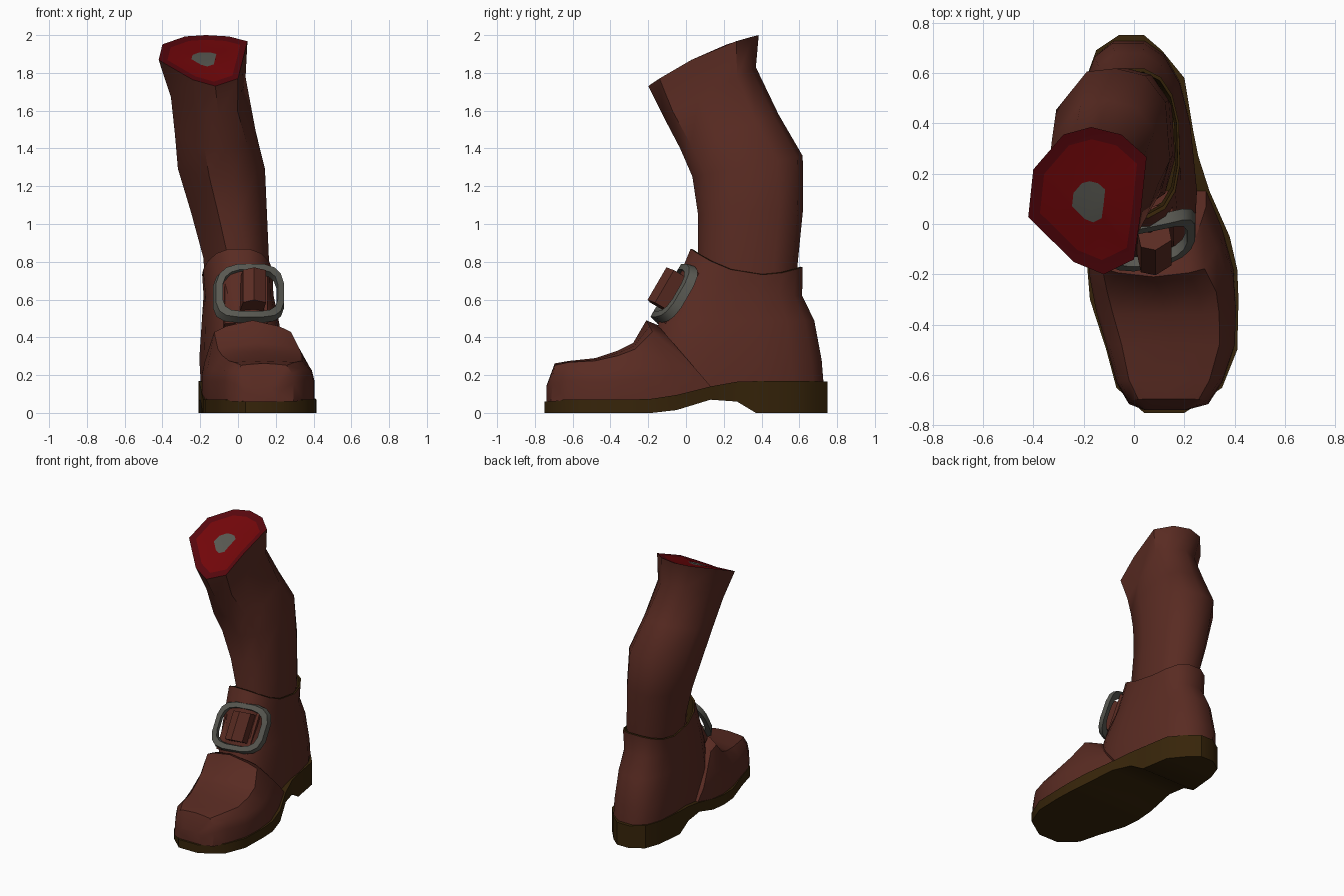
import bpy, bmesh, math
from mathutils import Vector

if "Cube" in bpy.data.objects:
    bpy.data.objects.remove(bpy.data.objects["Cube"])


def mat(name, rgb):
    m = bpy.data.materials.new(name)
    m.diffuse_color = (*rgb, 1)
    m.use_nodes = True
    m.node_tree.nodes["Principled BSDF"].inputs["Base Color"].default_value = m.diffuse_color
    return m


LEATHER = mat("brown leather", (0.100, 0.024, 0.016))
SOLE = mat("dark olive sole", (0.038, 0.018, 0.003))
RED = mat("red flesh", (0.170, 0.002, 0.003))
DARK_RED = mat("dark red rim", (0.095, 0.002, 0.004))
GREY = mat("grey metal and bone", (0.098, 0.098, 0.083))


def loft(name, rings, mats, caps=(True, True), band_mats=None, closed=False, angle=35):
    """Skin a list of equal-length rings; band_mats gives a material per band."""
    bm = bmesh.new()
    vs = [[bm.verts.new(p) for p in r] for r in rings]
    n, count = len(rings[0]), len(rings)
    for k in range(count if closed else count - 1):
        a, b = vs[k], vs[(k + 1) % count]
        for i in range(n):
            f = bm.faces.new((a[i], a[(i + 1) % n], b[(i + 1) % n], b[i]))
            f.material_index = band_mats.get(k, 0) if band_mats else 0
    if not closed:
        for flag, ring, k in ((caps[0], vs[0], -1), (caps[1], vs[-1], count - 1)):
            if flag:
                f = bm.faces.new(ring)
                f.material_index = band_mats.get(k, 0) if band_mats else 0
    bmesh.ops.recalc_face_normals(bm, faces=bm.faces)
    me = bpy.data.meshes.new(name)
    bm.to_mesh(me)
    bm.free()
    for m in mats:
        me.materials.append(m)
    ob = bpy.data.objects.new(name, me)
    bpy.context.collection.objects.link(ob)
    bpy.ops.object.select_all(action='DESELECT')
    ob.select_set(True)
    bpy.context.view_layer.objects.active = ob
    bpy.ops.object.shade_smooth_by_angle(angle=math.radians(angle))
    return ob


def oval(n, power):
    """Unit superellipse."""
    pts = []
    for i in range(n):
        a = 2 * math.pi * (i + 0.5) / n
        c, s = math.cos(a), math.sin(a)
        pts.append((math.copysign(abs(c) ** (2 / power), c), math.copysign(abs(s) ** (2 / power), s)))
    return pts


def tilted(shape, xl, xr, yf, zf, yb, zb, bump=0.0, slope=0.0):
    """Place a unit outline between x and y limits, tilted front to back."""
    out = []
    for u, v in shape:
        t = (v + 1) / 2
        dy = v * (yb - yf) / 2
        out.append(((xl + xr) / 2 + u * (xr - xl) / 2 + slope * dy, (yf + yb) / 2 + dy,
                    zf + (zb - zf) * t + bump * 4 * t * (1 - t)))
    return out


def shrink(ring, s, shift=(0, 0, 0)):
    c = sum((Vector(p) for p in ring), Vector()) / len(ring)
    return [c + (Vector(p) - c) * s + Vector(shift) for p in ring]


# Sole with arch and raised heel: y, left, right, bottom, top
stations = [(-.75, .04, .20, 0, .06), (-.65, -.07, .35, 0, .07), (-.50, -.11, .41, 0, .07),
            (-.30, -.175, .415, 0, .07), (-.18, -.185, .41, 0, .075), (-.05, -.19, .38, .015, .095),
            (.13, -.20, .30, .07, .14), (.27, -.21, .255, .06, .165), (.37, -.21, .235, 0, .168),
            (.58, -.19, .20, 0, .168), (.69, -.15, .11, 0, .168), (.75, -.06, .04, 0, .165)]
loft("sole", [[(l, y, b), (r, y, b), (r, y, t), (l, y, t)] for y, l, r, b, t in stations], [SOLE])

# Front of the shoe: y at top, y at bottom, left, right, bottom, side crease, top, shoulder fullness
vamp = [(-.738, -.738, .04, .21, .06, .13, .145, .7), (-.695, -.715, -.02, .295, .06, .21, .262, .8),
        (-.62, -.63, -.07, .35, .065, .228, .275, .85), (-.48, -.48, -.11, .40, .065, .22, .29, .8),
        (-.36, -.34, -.15, .405, .065, .225, .33, .75), (-.28, -.18, -.175, .395, .07, .24, .37, .75),
        (-.21, .00, -.19, .345, .09, .27, .49, .72), (-.15, .14, -.19, .285, .13, .26, .465, .72)]
rings = []
for yt, yb, l, r, zb, zs, zt, full in vamp:
    half = [(0, zb), (0, zb + .65 * (zs - zb)), (.025, zs), (.12, zs + full * (zt - zs)),
            (.24, zs + (.5 + full / 2) * (zt - zs)), (.5, zt)]
    section = half + [(1 - f, z) for f, z in half[-2::-1]]
    ring = []
    for f, z in section:
        k = (z - zb) / (zt - zb)
        ring.append((l + f * (r - l), yb + (yt - yb) * k, z))
    rings.append(ring)
loft("shoe_front", rings, [LEATHER], angle=38)

# Heel and ankle part with an olive lining visible at the collar
shape = oval(16, 2.6)
heel = [tilted(shape, -.185, .24, -.20, .08, .735, .16, 0, -.10),
        tilted(shape, -.195, .24, -.20, .30, .725, .28, 0, -.10),
        tilted(shape, -.185, .21, -.15, .48, .685, .49, 0, -.08),
        tilted(shape, -.18, .185, -.08, .63, .62, .62, 0, -.05),
        tilted(shape, -.19, .183, .02, .872, .622, .775, -.085, -.03)]
heel += [shrink(heel[-1], .95), shrink(heel[-1], .9, (0, 0, -.2))]
loft("shoe_heel", heel, [LEATHER, SOLE], (True, False), {4: 1, 5: 1}, angle=45)

# Leg with slanted cut: rim, flesh and bone are rings of the cut face
cut = [(-.12, -.20), (0, -.14), (.025, .03), (.05, .27), (-.05, .36), (-.17, .39), (-.28, .36),
       (-.40, .22), (-.42, .03), (-.24, -.15)]
outline = [((x + .185) / .235, (y - .095) / .295) for x, y in cut]
full = []
for u, v in outline:
    d = (abs(u) ** 2.6 + abs(v) ** 2.6) ** (1 / 2.6)
    full.append((u / d, v / d))
leg = [tilted(full, -.165, .16, .07, .55, .57, .55),
       tilted(full, -.185, .165, .06, .85, .59, .78),
       tilted(full, -.25, .155, .06, 1.05, .62, 1.08),
       tilted(full, -.32, .145, .03, 1.25, .618, 1.36),
       tilted(full, -.335, .10, -.035, 1.40, .49, 1.58),
       tilted(outline, -.355, .04, -.12, 1.57, .37, 1.83),
       tilted(outline, -.42, .05, -.20, 1.73, .385, 2.0, .035)]
leg += [shrink(leg[-1], .82, (0, 0, -.005)), shrink(leg[-1], .28, (-.013, -.02, -.012))]
loft("leg", leg, [LEATHER, DARK_RED, RED, GREY], (True, True), {6: 1, 7: 2, 8: 3}, angle=48)

# Buckle frame of reference: across, up, outward
ACROSS = Vector((.98, .2, 0))
UP = Vector((0, .5, .86))
OUT = ACROSS.cross(UP).normalized()


def on_buckle(u, v, w):
    return Vector((.065, -.078, .64)) + ACROSS * u + UP * v + OUT * (w - .9 * u * u)


loop = []
for u, v in oval(16, 3.3):
    loop.append([on_buckle(u * .185, v * .165, .022), on_buckle(u * .15, v * .13, .022),
                 on_buckle(u * .15, v * .125, -.022), on_buckle(u * .195, v * .175, -.022)])
loft("buckle", loop, [GREY], closed=True)

# Strap behind the buckle and the folded tab threaded through it
loft("strap", [[on_buckle(u, v, w) for u, w in ((-.13, -.07), (.10, -.07), (.10, -.025), (-.13, -.025))]
               for v in (-.17, .15)], [LEATHER])
loft("folded_tab", [[on_buckle(u, v, w) for u, w in ((-.05, -.04), (.075, -.04), (.075, .065), (.005, .09), (-.05, .065))]
                    for v in (-.10, .10)], [LEATHER])
